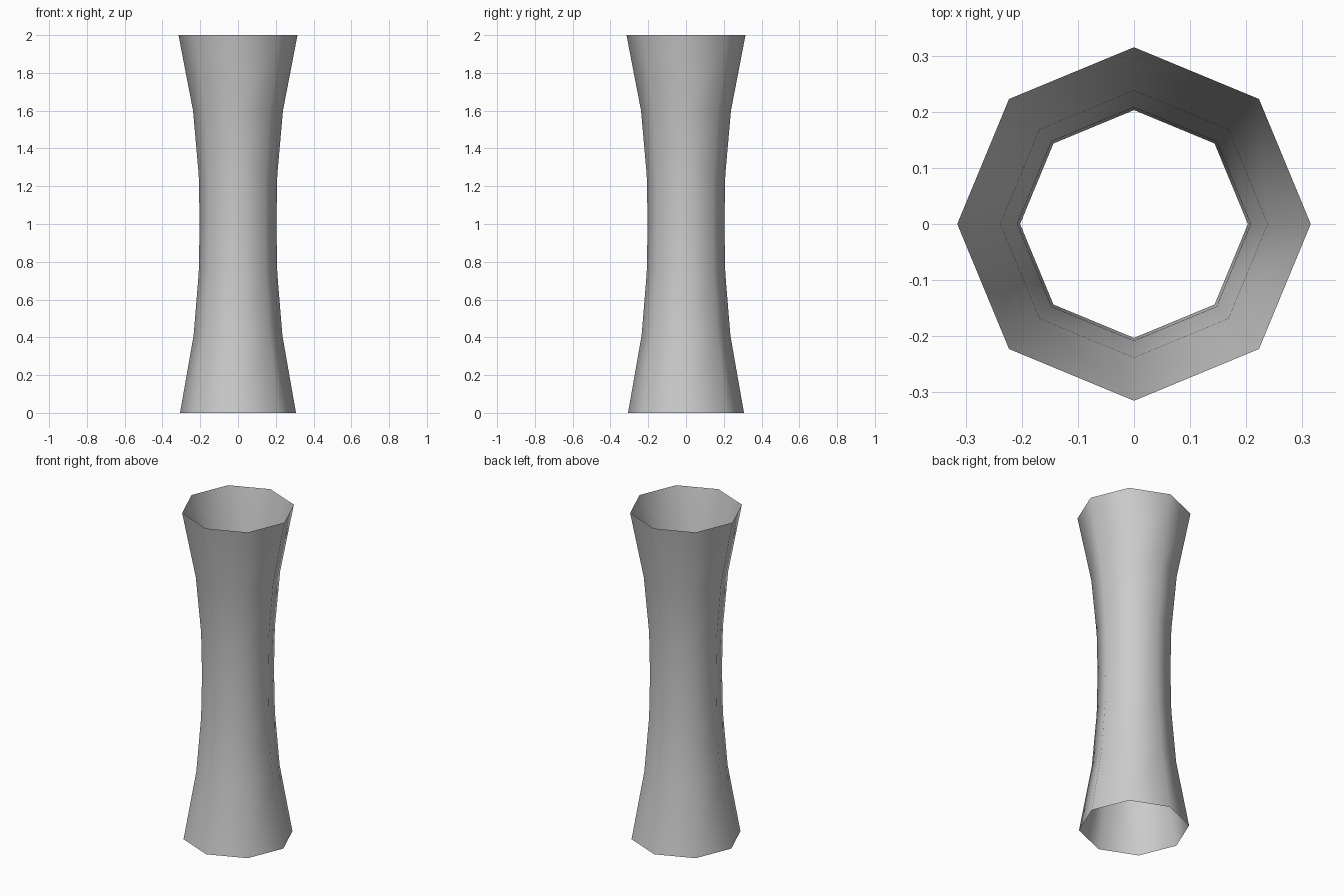
import bpy, bmesh
from math import cos, sin, tau

if "Cube" in bpy.data.objects:
    bpy.data.objects.remove(bpy.data.objects["Cube"])

SIDES = 8
# (radius, height) of each ring of the waisted tube
PROFILE = [(0.307, 0), (0.235, 0.41), (0.208, 0.74), (0.203, 1.0),
           (0.208, 1.26), (0.238, 1.6), (0.315, 2.0)]

# open-ended, single-wall octagonal tube
bm = bmesh.new()
rings = [[bm.verts.new((r * cos(tau * i / SIDES), r * sin(tau * i / SIDES), z))
          for i in range(SIDES)] for r, z in PROFILE]
for low, high in zip(rings, rings[1:]):
    for i in range(SIDES):
        j = (i + 1) % SIDES
        face = bm.faces.new((low[i], low[j], high[j], high[i]))
        face.smooth = True

mesh = bpy.data.meshes.new("flared_tube")
bm.to_mesh(mesh)
bm.free()
tube = bpy.data.objects.new("flared_tube", mesh)
bpy.context.collection.objects.link(tube)
